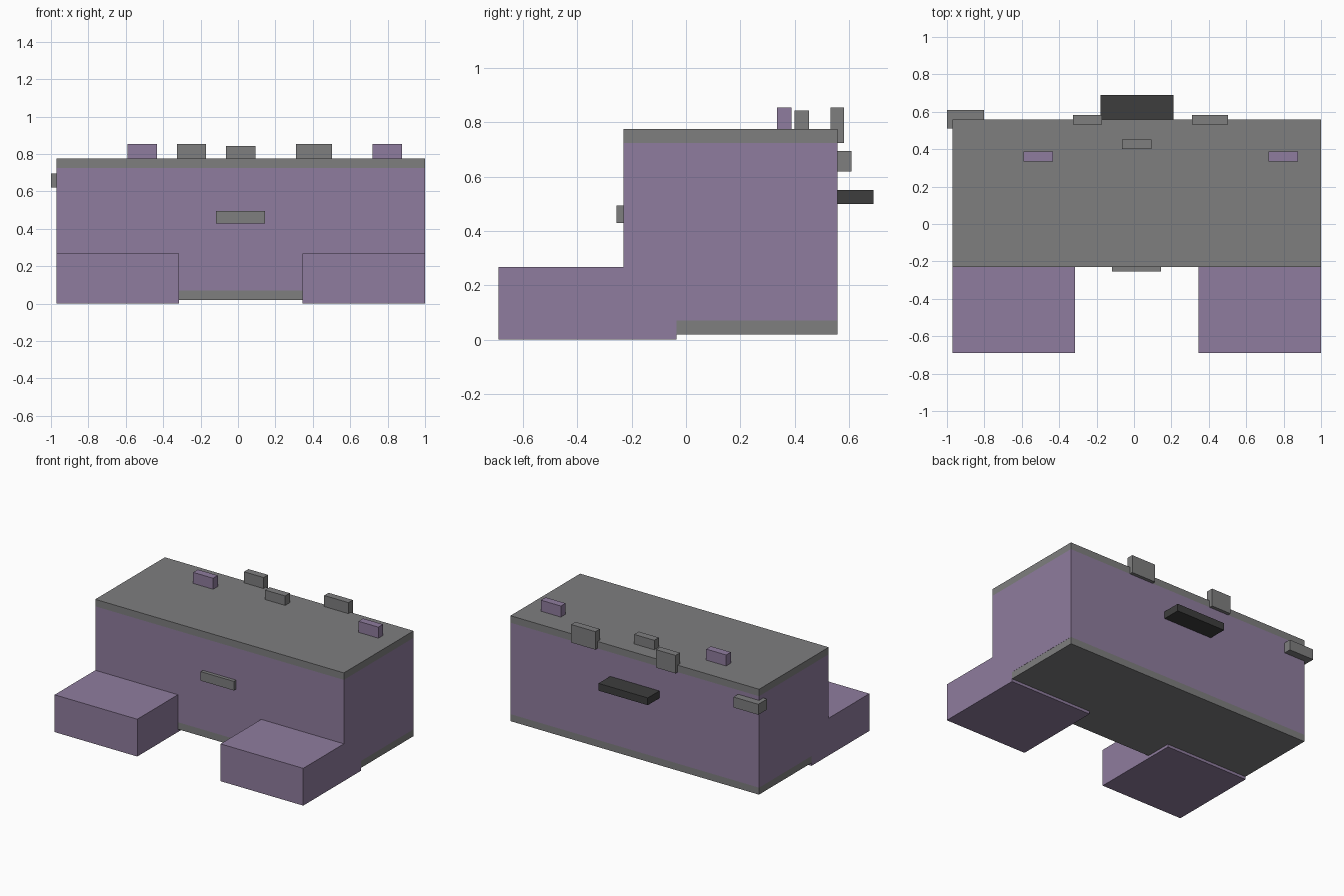
import bpy

cube = bpy.data.objects.get("Cube")
if cube:
    bpy.data.objects.remove(cube, do_unlink=True)


def material(name, rgb):
    mat = bpy.data.materials.new(name)
    mat.use_nodes = True
    mat.diffuse_color = (*rgb, 1)
    mat.node_tree.nodes["Principled BSDF"].inputs["Base Color"].default_value = (*rgb, 1)
    return mat


purple = material("dusty purple", (0.275, 0.203, 0.342))
grey = material("mid grey", (0.209, 0.209, 0.212))
dark = material("dark grey", (0.048, 0.048, 0.048))


def box(name, mat, xs, ys, zs):
    """Box spanning the given (min, max) range on each axis."""
    spans = (xs, ys, zs)
    bpy.ops.mesh.primitive_cube_add(size=1, location=[(a + b) / 2 for a, b in spans])
    obj = bpy.context.object
    obj.name = name
    obj.scale = [b - a for a, b in spans]
    bpy.ops.object.transform_apply(location=False, rotation=False, scale=True)
    obj.data.materials.append(mat)
    return obj


# Main block: base slab, body and lid; the base sits a hair inside the feet
width, depth = (-0.97, 1.0), (-0.23, 0.558)
box("base_slab", grey, (-0.969, 0.999), depth, (0.02, 0.07))
box("body", purple, width, depth, (0.07, 0.725))
box("lid", grey, width, depth, (0.725, 0.775))

# Feet reaching forward under the body
for name, xs in (("right_foot", (-0.97, -0.315)), ("left_foot", (0.345, 1.0))):
    box(name, purple, xs, (-0.69, -0.035), (0, 0.267))

# Small blocks standing on the lid
for name, xs in (("right_ear", (-0.59, -0.432)), ("left_ear", (0.72, 0.878))):
    box(name, purple, xs, (0.335, 0.388), (0.77, 0.854))
box("top_middle_block", grey, (-0.065, 0.094), (0.40, 0.452), (0.77, 0.843))

# Tabs straddling the rear edge of the lid
for name, xs in (("right_rear_tab", (-0.325, -0.17)), ("left_rear_tab", (0.31, 0.503))):
    box(name, grey, xs, (0.532, 0.582), (0.725, 0.854))

# Front plate, rear corner block and rear shelf
box("front_plate", grey, (-0.117, 0.145), (-0.255, -0.22), (0.43, 0.495))
box("rear_corner_block", grey, (-1.0, -0.803), (0.51, 0.61), (0.62, 0.695))
box("rear_shelf", dark, (-0.18, 0.21), (0.54, 0.69), (0.50, 0.552))
